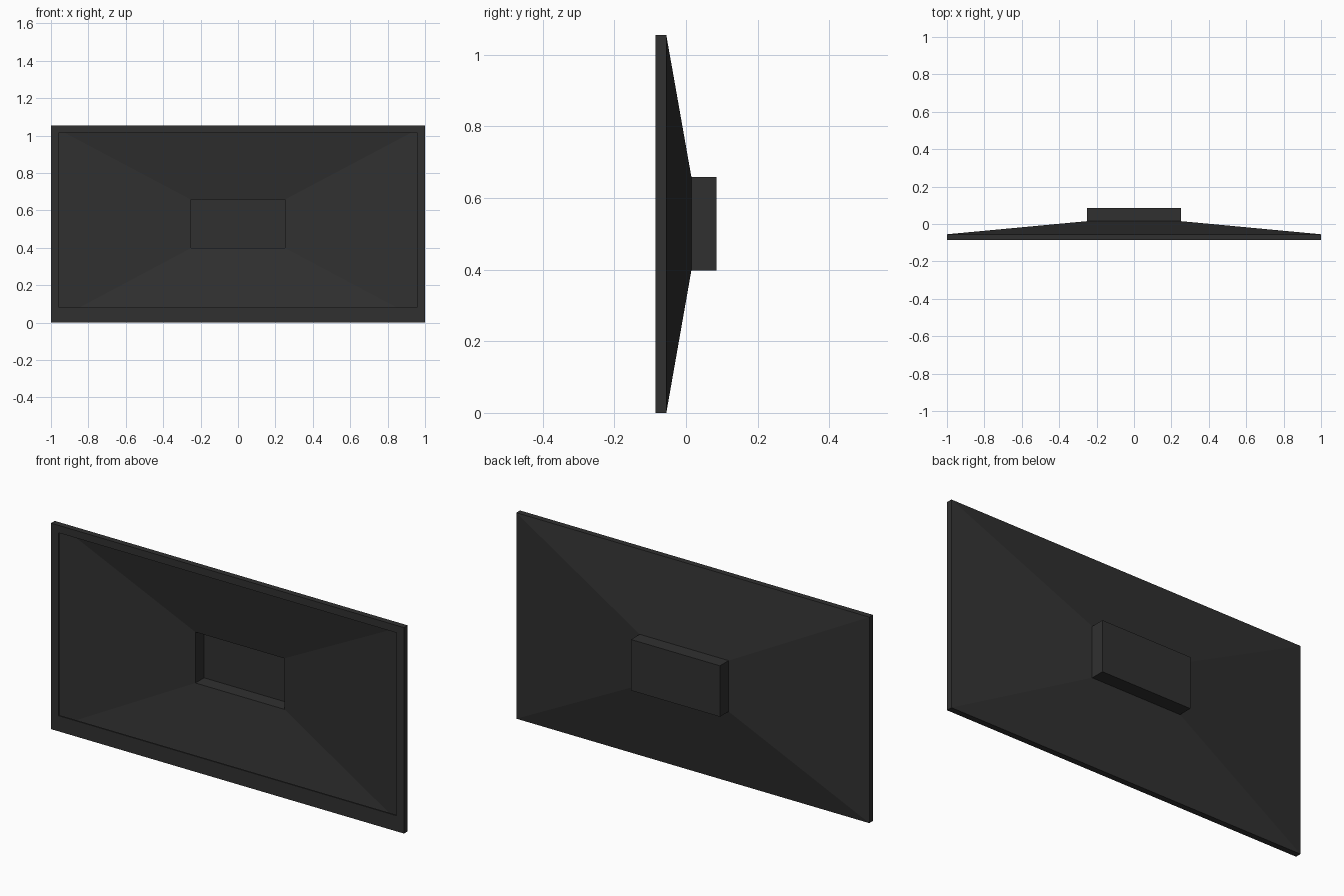
import bpy

if "Cube" in bpy.data.objects:
    bpy.data.objects.remove(bpy.data.objects["Cube"])

mat = bpy.data.materials.new("charcoal plastic")
mat.diffuse_color = (0.03, 0.03, 0.03, 1)
mat.use_nodes = True
mat.node_tree.nodes["Principled BSDF"].inputs["Base Color"].default_value = mat.diffuse_color


def loft(name, rings, cap=False):
    """Skin rectangles (half width, bottom, top, y) one after another."""
    verts, faces = [], []
    for w, z0, z1, y in rings:
        verts += [(-w, y, z0), (w, y, z0), (w, y, z1), (-w, y, z1)]
    for r in range(len(rings) - 1):
        for i in range(4):
            j = (i + 1) % 4
            a, b = r * 4, r * 4 + 4
            faces.append((a + i, a + j, b + j, b + i))
    if cap:
        n = len(verts)
        faces.append((n - 4, n - 3, n - 2, n - 1))
    mesh = bpy.data.meshes.new(name)
    mesh.from_pydata(verts, [], faces)
    mesh.materials.append(mat)
    mesh.update()
    obj = bpy.data.objects.new(name, mesh)
    bpy.context.collection.objects.link(obj)
    return obj


# front bezel: shallow inner lip, front face, outer rim
loft("front_bezel", [
    (0.957, 0.08, 1.017, -0.077),
    (0.957, 0.08, 1.017, -0.085),
    (1.0, 0.0, 1.055, -0.085),
    (1.0, 0.0, 1.055, -0.055),
])

# tapered back shell ending in a hollow rear housing
loft("back_shell", [
    (1.0, 0.0, 1.055, -0.055),
    (0.252, 0.398, 0.659, 0.015),
    (0.252, 0.398, 0.659, 0.085),
], cap=True)
